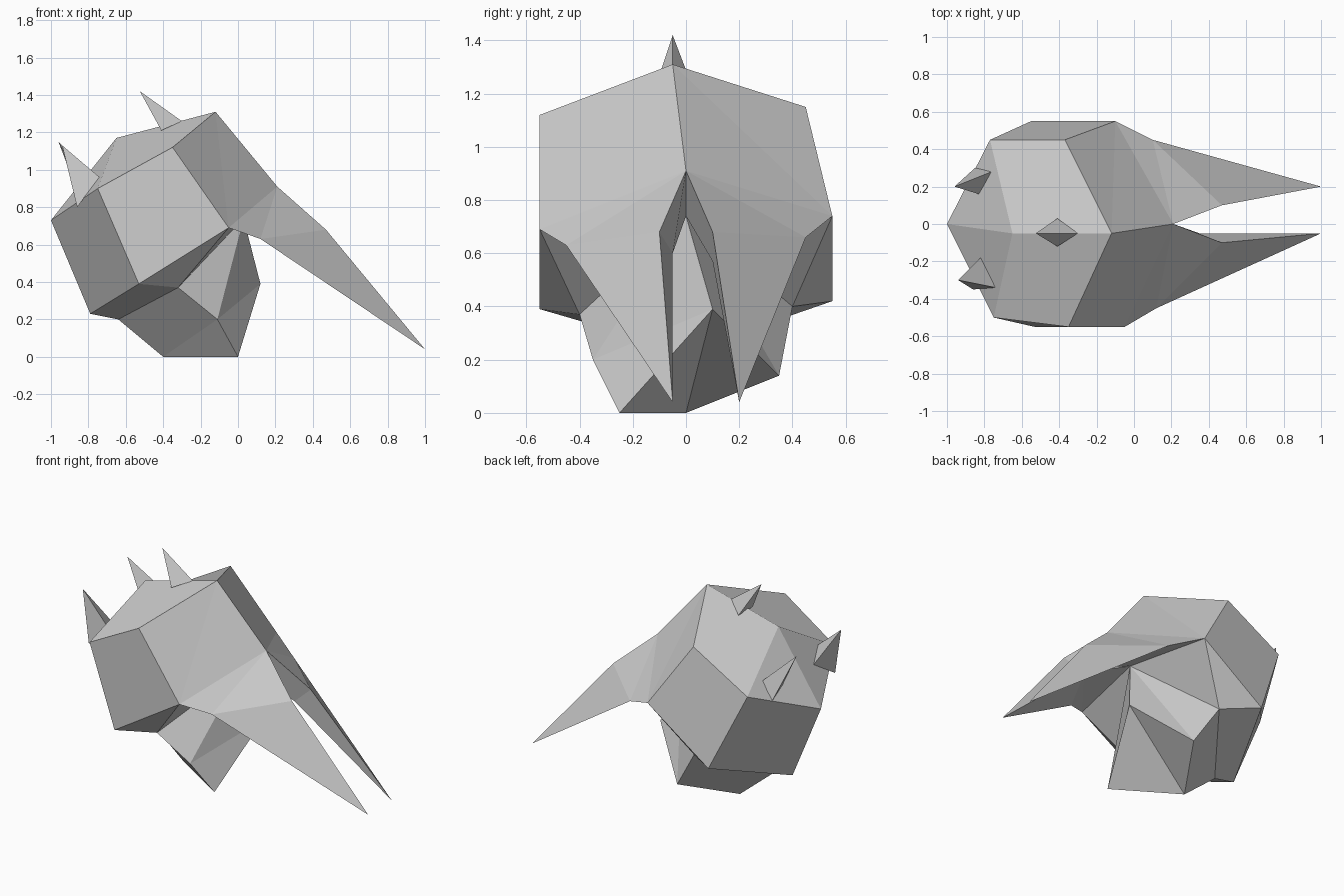
import bpy, bmesh

if "Cube" in bpy.data.objects:
    bpy.data.objects.remove(bpy.data.objects["Cube"])

grey = bpy.data.materials.new("plain grey")
grey.diffuse_color = (0.6, 0.6, 0.6, 1)
grey.use_nodes = True
grey.node_tree.nodes["Principled BSDF"].inputs["Base Color"].default_value = grey.diffuse_color


def build(name, points, faces):
    """Make a flat-shaded closed mesh from named points."""
    bm = bmesh.new()
    v = {k: bm.verts.new(p) for k, p in points.items()}
    for f in faces:
        bm.faces.new([v[k] for k in f])
    bmesh.ops.recalc_face_normals(bm, faces=bm.faces)
    me = bpy.data.meshes.new(name)
    bm.to_mesh(me)
    bm.free()
    me.materials.append(grey)
    ob = bpy.data.objects.new(name, me)
    bpy.context.collection.objects.link(ob)
    return ob


# Points along the middle of the body
middle = {
    "nose": (-1.0, 0, 0.73), "chin": (-0.79, 0, 0.23), "throat": (-0.64, 0, 0.20),
    "brow": (-0.65, -0.05, 1.17), "crown": (-0.12, -0.05, 1.31),
    "nape": (0.21, 0, 0.91), "fork": (0.03, 0, 0.74), "rump": (0.12, 0.10, 0.39),
    "base": (-0.40, 0, 0), "foot": (0, -0.25, 0),
}
# Slightly uneven side points: (near side, far side)
pairs = {
    "cheek": ((-0.75, -0.50, 0.90), (-0.77, 0.45, 0.92)),
    "jaw": ((-0.53, -0.55, 0.39), (-0.55, 0.55, 0.42)),
    "temple": ((-0.35, -0.55, 1.12), (-0.37, 0.45, 1.15)),
    "flank": ((-0.05, -0.55, 0.69), (-0.10, 0.55, 0.74)),
    "root": ((0.12, -0.45, 0.63), (0.10, 0.45, 0.66)),
    "bend": ((0.47, -0.10, 0.68), (0.47, 0.10, 0.68)),
    "inner": ((0.35, -0.05, 0.60), (0.35, 0.10, 0.57)),
    "tip": ((1.0, -0.05, 0.04), (1.0, 0.20, 0.04)),
    "neck": ((-0.32, -0.40, 0.37), (-0.34, 0.40, 0.40)),
    "hip": ((-0.11, -0.35, 0.20), (-0.18, 0.35, 0.14)),
}
# Faces repeated on both sides
shell = [
    ("nose", "cheek", "brow"), ("cheek", "temple", "crown", "brow"),
    ("nose", "cheek", "jaw", "chin"), ("cheek", "temple", "flank", "jaw"),
    ("temple", "crown", "flank"), ("crown", "nape", "flank"),
]
tail_prong = [
    ("nape", "root", "flank"), ("nape", "bend", "root"), ("root", "bend", "tip"),
    ("nape", "inner", "bend"), ("bend", "inner", "tip"), ("root", "tip", "inner"),
    ("nape", "fork", "inner"), ("flank", "root", "inner"), ("flank", "inner", "fork"),
]
belly = [
    ("jaw", "flank", "neck"), ("flank", "fork", "neck"),
    ("chin", "jaw", "neck", "throat"), ("throat", "neck", "hip", "base"),
    ("neck", "fork", "hip"), ("fork", "rump", "hip"),
]

points = dict(middle)
faces = []
for i in (0, 1):
    for k, p in pairs.items():
        points[f"{k}{i}"] = p[i]
    for f in shell + tail_prong + belly:
        faces.append([k if k in middle else f"{k}{i}" for k in f])
# Uneven closing faces of the belly
faces += [("base", "foot", "hip0"), ("foot", "rump", "hip0"),
          ("base", "rump", "foot"), ("base", "hip1", "rump")]
build("body_with_forked_tail", points, faces)


def spike(name, tip, a, b, c):
    build(name, {"t": tip, "a": a, "b": b, "c": c}, ["tab", "tbc", "tca", "abc"])


# Three small three-sided spikes
spike("top_spike", (-0.525, -0.05, 1.42),
      (-0.41, 0.03, 1.21), (-0.41, -0.12, 1.21), (-0.30, -0.05, 1.26))
spike("near_spike", (-0.94, -0.30, 1.13),
      (-0.86, -0.35, 0.80), (-0.74, -0.34, 0.96), (-0.82, -0.18, 0.91))
spike("far_spike", (-0.96, 0.20, 1.15),
      (-0.85, 0.30, 0.86), (-0.76, 0.28, 0.96), (-0.83, 0.16, 0.91))
